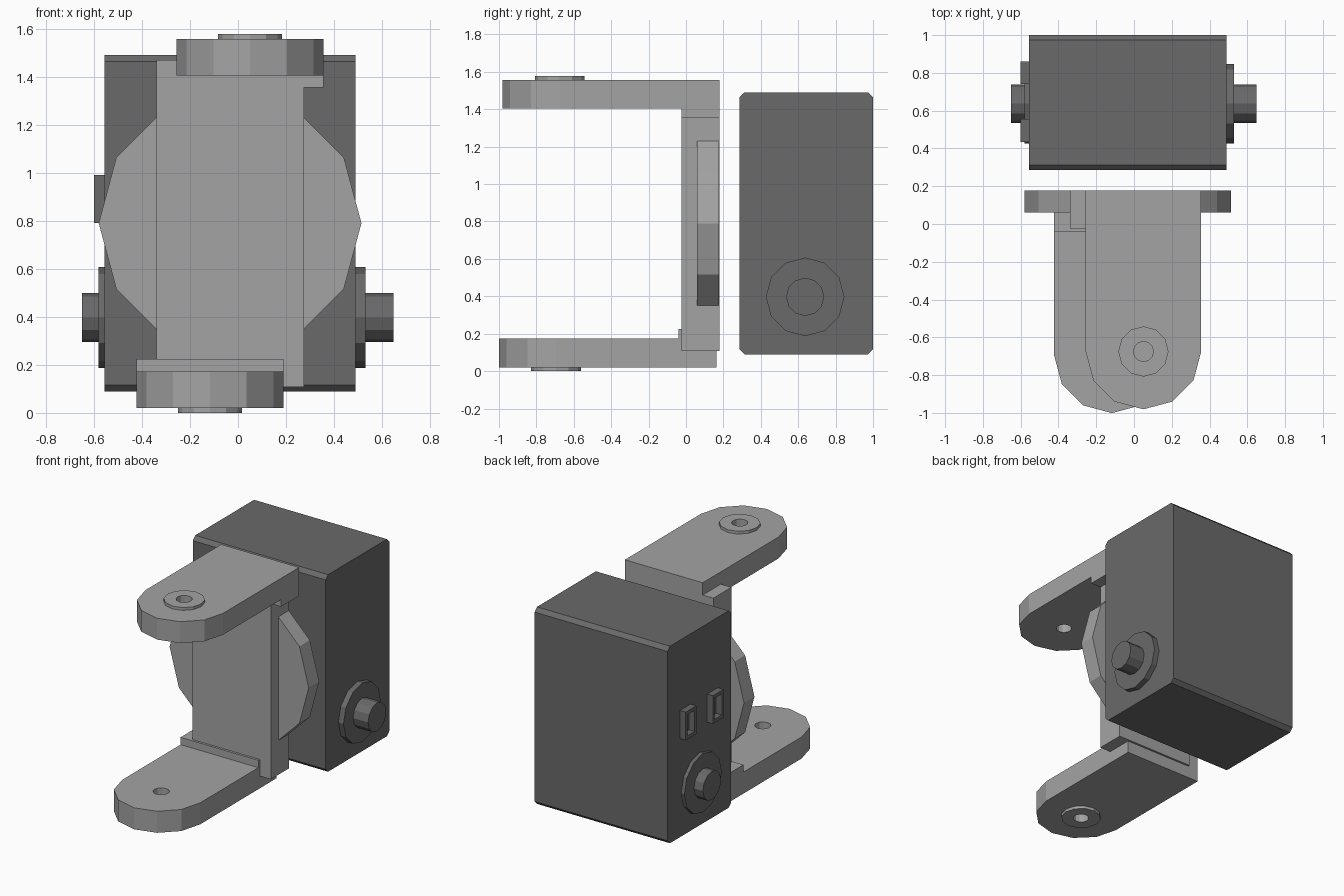
import bpy, bmesh
from math import sin, cos, pi

if "Cube" in bpy.data.objects:
    bpy.data.objects.remove(bpy.data.objects["Cube"], do_unlink=True)


def material(name, value):
    m = bpy.data.materials.new(name)
    m.use_nodes = True
    colour = (value, value, value, 1)
    m.diffuse_color = colour
    m.node_tree.nodes["Principled BSDF"].inputs["Base Color"].default_value = colour
    return m


light_grey = material("light grey plastic", 0.37)
dark_grey = material("dark grey plastic", 0.143)


def prism(name, points, axis, lo, hi, mat):
    """Extrude a flat outline along x, y or z, from lo to hi."""
    place = {"x": lambda a, b, t: (t, a, b),
             "y": lambda a, b, t: (a, t, b),
             "z": lambda a, b, t: (a, b, t)}[axis]
    bm = bmesh.new()
    ends = [[bm.verts.new(place(a, b, t)) for a, b in points] for t in (lo, hi)]
    bm.faces.new(ends[0])
    bm.faces.new(ends[1])
    n = len(points)
    for i in range(n):
        j = (i + 1) % n
        bm.faces.new((ends[0][i], ends[0][j], ends[1][j], ends[1][i]))
    bmesh.ops.recalc_face_normals(bm, faces=bm.faces)
    mesh = bpy.data.meshes.new(name)
    bm.to_mesh(mesh)
    bm.free()
    mesh.materials.append(mat)
    obj = bpy.data.objects.new(name, mesh)
    bpy.context.collection.objects.link(obj)
    return obj


def arc(a, b, r, start=0, count=12):
    """Points on a twelve-sided circle."""
    return [(a + r * cos(pi * k / 6), b + r * sin(pi * k / 6))
            for k in range(start, start + count)]


def rect(a0, a1, b0, b1):
    return [(a0, b0), (a1, b0), (a1, b1), (a0, b1)]


def cut(obj, cutter):
    mod = obj.modifiers.new("opening", "BOOLEAN")
    mod.operation = "DIFFERENCE"
    mod.solver = "EXACT"
    mod.object = cutter
    bpy.context.view_layer.objects.active = obj
    bpy.ops.object.modifier_apply(modifier=mod.name)


def discard(obj):
    bpy.data.objects.remove(obj, do_unlink=True)


# Motor housing, chamfered along its long edges
y0, y1, z0, z1, c = 0.285, 1.0, 0.09, 1.49, 0.027
outline = [(y0 + c, z0), (y1 - c, z0), (y1, z0 + c), (y1, z1 - c),
           (y1 - c, z1), (y0 + c, z1), (y0, z1 - c), (y0, z0 + c)]
prism("motor_housing", outline, "x", -0.555, 0.49, dark_grey)

# Axle collars and shafts on both sides
for side, face, collar, tip in (("left", 0.48, 0.53, 0.648),
                                ("right", -0.545, -0.58, -0.65)):
    prism(side + "_axle_collar", arc(0.637, 0.397, 0.21), "x", face, collar, dark_grey)
    prism(side + "_axle_shaft", arc(0.637, 0.397, 0.102), "x", face, tip, dark_grey)

# Hollow cable sockets
for name, y in (("front_socket", 0.495), ("rear_socket", 0.8)):
    socket = prism(name, rect(y - 0.06, y + 0.06, 0.79, 0.99), "x", -0.6, -0.55, dark_grey)
    opening = prism("socket_cutter", rect(y - 0.04, y + 0.04, 0.815, 0.965),
                    "x", -0.7, -0.5, dark_grey)
    cut(socket, opening)
    discard(opening)

# Bracket spine and its round backing plate
prism("bracket_spine", rect(-0.34, 0.275, 0.107, 1.47), "y", -0.025, 0.178, light_grey)
prism("backing_plate", arc(-0.033, 0.79, 0.547), "y", 0.06, 0.177, light_grey)


def arm(side, x, y, back, z, boss_z, lip_front, lip_z):
    """Bracket arm with a rounded end, a drilled boss and a lip at the spine."""
    r = 0.306
    shape = arc(x, y, r, 6, 7) + [(x + r, back), (x - r, back)]
    parts = [prism(side + "_arm", shape, "z", *z, light_grey),
             prism(side + "_boss", arc(x, y, 0.133), "z", *boss_z, light_grey)]
    drill = prism("drill_cutter", arc(x, y, 0.053), "z", z[0] - 0.1, z[1] + 0.1, light_grey)
    for part in parts:
        cut(part, drill)
    discard(drill)
    prism(side + "_arm_lip", rect(x - r, x + r, lip_front, back), "z", *lip_z, light_grey)


arm("upper", 0.05, -0.675, 0.178, (1.405, 1.557), (1.557, 1.577), -0.025, (1.355, 1.405))
arm("lower", -0.117, -0.695, 0.163, (0.02, 0.173), (0, 0.02), -0.041, (0.173, 0.225))
